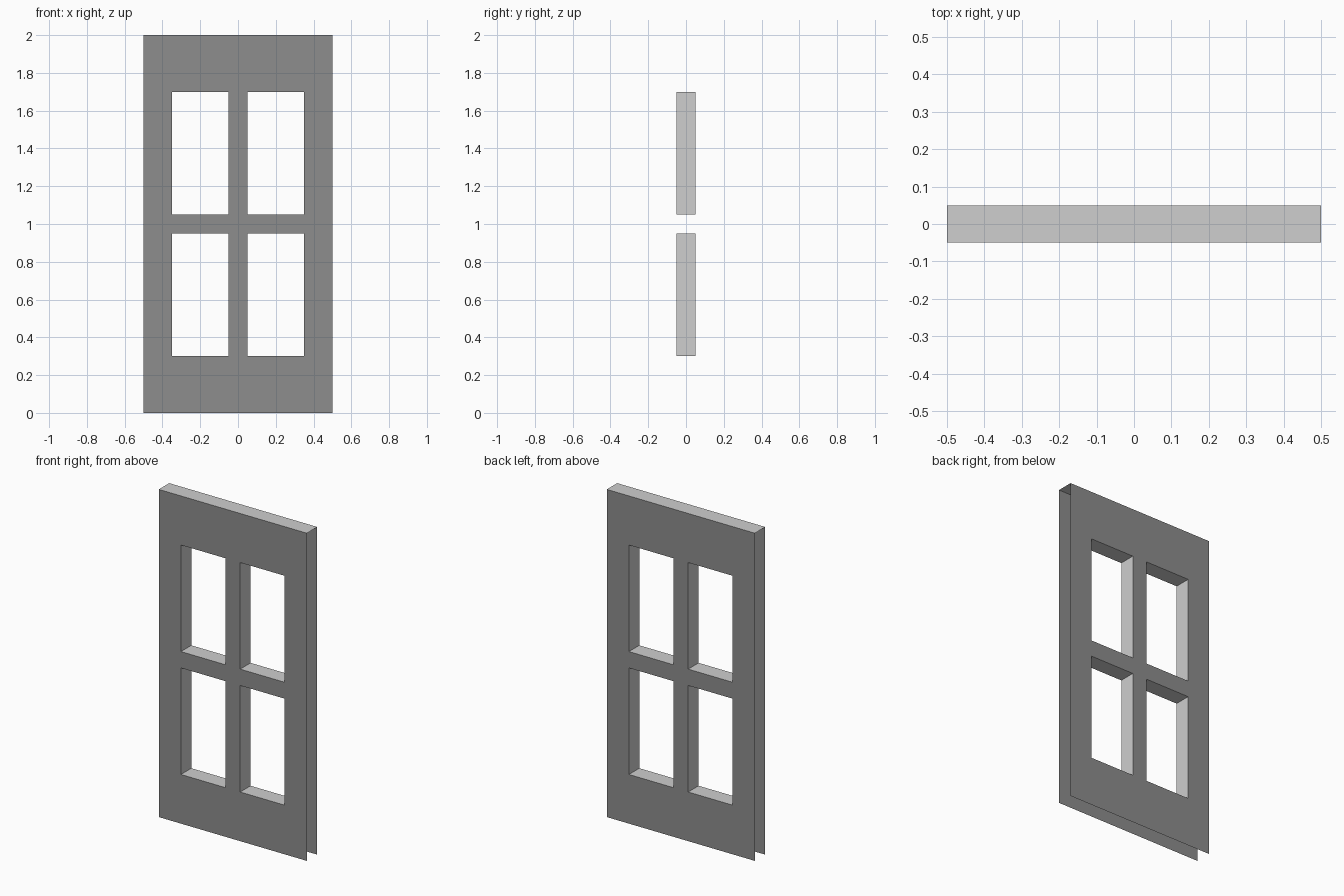
import bpy
import bmesh

cube = bpy.data.objects.get("Cube")
if cube:
    bpy.data.objects.remove(cube, do_unlink=True)


def make_material(name, level):
    mat = bpy.data.materials.new(name)
    mat.use_nodes = True
    colour = (level, level, level, 1.0)
    mat.diffuse_color = colour
    mat.node_tree.nodes["Principled BSDF"].inputs["Base Color"].default_value = colour
    return mat


dark_grey = make_material("dark_grey", 0.27)
light_grey = make_material("light_grey", 0.62)

HALF_DEPTH = 0.05
X_CUTS = [-0.5, -0.35, -0.05, 0.05, 0.35, 0.5]
Z_CUTS = [0, 0.3, 0.95, 1.05, 1.7, 2]
PANES = [(i, j) for i in (1, 3) for j in (1, 3)]


def add_quad(bm, corners):
    bm.faces.new([bm.verts.new(c) for c in corners])


def finish(bm, name, material):
    bmesh.ops.remove_doubles(bm, verts=bm.verts[:], dist=0.0001)
    mesh = bpy.data.meshes.new(name)
    bm.to_mesh(mesh)
    bm.free()
    mesh.materials.append(material)
    obj = bpy.data.objects.new(name, mesh)
    bpy.context.collection.objects.link(obj)


def make_panel(name, side):
    """Thin door face with four pane openings, facing along side * y."""
    bm = bmesh.new()
    y = side * HALF_DEPTH
    for i, (x0, x1) in enumerate(zip(X_CUTS, X_CUTS[1:])):
        for j, (z0, z1) in enumerate(zip(Z_CUTS, Z_CUTS[1:])):
            if (i, j) in PANES:
                continue
            corners = [(x0, y, z0), (x1, y, z0), (x1, y, z1), (x0, y, z1)]
            add_quad(bm, corners if side < 0 else corners[::-1])
    finish(bm, name, dark_grey)


# Front and back door faces
make_panel("front_panel", -1)
make_panel("back_panel", 1)

# Inner walls of the four openings, facing into each opening
bm = bmesh.new()
for i, j in PANES:
    x0, x1, z0, z1 = X_CUTS[i], X_CUTS[i + 1], Z_CUTS[j], Z_CUTS[j + 1]
    loop = [(x0, z0), (x1, z0), (x1, z1), (x0, z1)]
    for (ax, az), (bx, bz) in zip(loop, loop[1:] + loop[:1]):
        add_quad(bm, [(ax, -HALF_DEPTH, az), (bx, -HALF_DEPTH, bz),
                      (bx, HALF_DEPTH, bz), (ax, HALF_DEPTH, az)])
finish(bm, "window_reveals", light_grey)

# Top edge; the sides and underside stay open
bm = bmesh.new()
left, right, top = X_CUTS[0], X_CUTS[-1], Z_CUTS[-1]
add_quad(bm, [(left, -HALF_DEPTH, top), (right, -HALF_DEPTH, top),
              (right, HALF_DEPTH, top), (left, HALF_DEPTH, top)])
finish(bm, "top_edge", light_grey)
